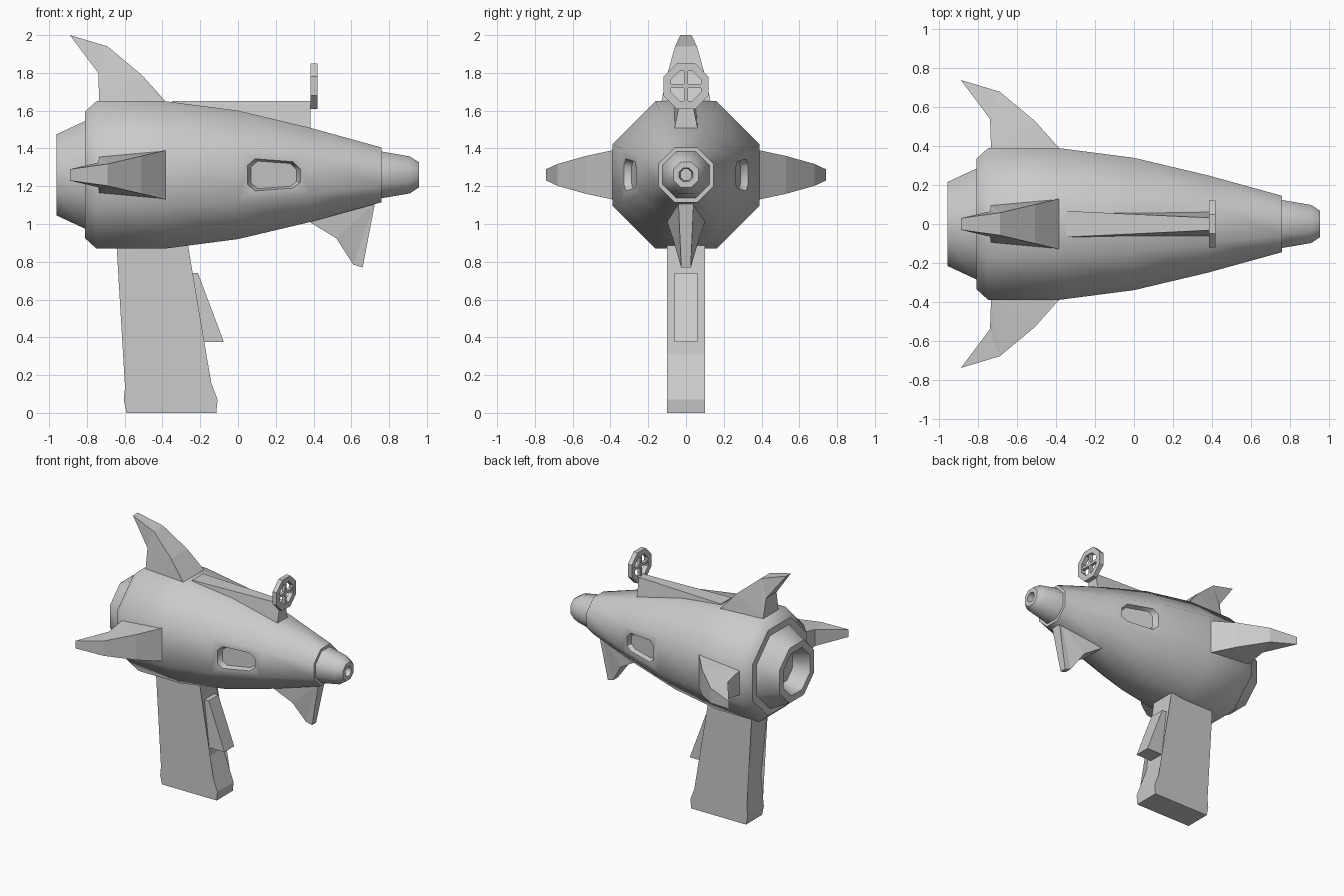
import bpy, bmesh
from math import cos, sin, pi, radians
from mathutils import Matrix

if "Cube" in bpy.data.objects:
    bpy.data.objects.remove(bpy.data.objects["Cube"])

AXIS_Z = 1.26


def finish(name, bm, matrix=None):
    bmesh.ops.recalc_face_normals(bm, faces=bm.faces)
    mesh = bpy.data.meshes.new(name)
    if matrix:
        bm.transform(matrix)
    bm.to_mesh(mesh)
    bm.free()
    obj = bpy.data.objects.new(name, mesh)
    bpy.context.collection.objects.link(obj)
    return obj


def skin(name, loops, closed=False, matrix=None):
    """Bridge equal-sized loops; cap the ends unless closed into a ring."""
    bm = bmesh.new()
    rings = [[bm.verts.new(p) for p in loop] for loop in loops]
    n = len(rings[0])
    pairs = list(zip(rings, rings[1:])) + ([(rings[-1], rings[0])] if closed else [])
    for a, b in pairs:
        for i in range(n):
            j = (i + 1) % n
            bm.faces.new((a[i], a[j], b[j], b[i]))
    if not closed:
        caps = [bm.faces.new(rings[0]), bm.faces.new(rings[-1])]
        bmesh.ops.triangulate(bm, faces=[f for f in caps])
        bmesh.ops.dissolve_limit(bm, angle_limit=0.001, verts=bm.verts, edges=bm.edges)
    return finish(name, bm, matrix)


def octagon(x, apothem, z=AXIS_Z):
    r = apothem / cos(pi / 8)
    return [(x, r * cos((i + .5) * pi / 4), z + r * sin((i + .5) * pi / 4)) for i in range(8)]


def slab(name, pts, half):
    """Side profile (x, z) extruded across y."""
    return skin(name, [[(x, s * half, z) for x, z in pts] for s in (-1, 1)])


def fin(name, pts, angle):
    """Points are x, distance from body axis, half thickness."""
    m = Matrix.Translation((0, 0, AXIS_Z)) @ Matrix.Rotation(radians(angle), 4, 'X')
    return skin(name, [[(x, s * w, h) for x, h, w in pts] for s in (-1, 1)], matrix=m)


def smooth(obj, angle):
    bpy.ops.object.select_all(action='DESELECT')
    obj.select_set(True)
    bpy.context.view_layer.objects.active = obj
    bpy.ops.object.shade_smooth_by_angle(angle=radians(angle))


# Body shell with hollow exhaust at the back
body = skin("body", [octagon(x, a) for x, a in [
    (-.84, .12), (-.96, .165), (-.96, .215), (-.81, .285), (-.81, .335), (-.75, .39),
    (-.385, .39), (0, .34), (.38, .25), (.76, .145)]])

# Recessed side windows
window = [(.05, 1.21), (.05, 1.31), (.09, 1.345), (.29, 1.33), (.33, 1.29),
          (.33, 1.22), (.29, 1.19), (.09, 1.175)]
for side in (-1, 1):
    loops = []
    for offset, scale in ((-.035, .86), (0, 1), (.06, 1)):
        loop = []
        for x, z in window:
            x, z = .19 + (x - .19) * scale, AXIS_Z + (z - AXIS_Z) * scale
            loop.append((x, side * (.34 - .237 * x + offset), z))
        loops.append(loop)
    cutter = skin("window_cutter", loops)
    cutter.hide_render = True
    mod = body.modifiers.new("window", 'BOOLEAN')
    mod.operation, mod.solver, mod.object = 'DIFFERENCE', 'EXACT', cutter
    bpy.context.view_layer.objects.active = body
    bpy.ops.object.modifier_apply(modifier=mod.name)
    bpy.data.objects.remove(cutter)
smooth(body, 46)

# Nozzle with bore
nozzle = skin("nozzle", [octagon(x, a) for x, a in [
    (.74, .127), (.91, .098), (.957, .067), (.957, .036), (.87, .03)]])
smooth(nozzle, 46)

# Three swept tail fins and the small front keel
tail = [(-.385, .36, .13), (-.385, .39, .13), (-.51, .53, .10), (-.69, .68, .058),
        (-.89, .74, .03), (-.74, .54, .065), (-.735, .39, .095), (-.735, .36, .095)]
for name, angle in (("top_fin", 0), ("left_fin", 90), ("right_fin", -90)):
    fin(name, tail, angle)
fin("front_keel", [(.40, .20, .10), (.38, .25, .10), (.52, .335, .07), (.61, .475, .03),
                   (.66, .49, .025), (.725, .15, .04), (.71, .12, .04)], 180)

# Sight rail, narrowing towards the front
skin("sight_rail", [[(x, -b, z), (x, b, z), (x, t, 1.652), (x, -t, 1.652)]
                    for x, b, t, z in ((-.35, .067, .067, 1.60), (.385, .065, .032, 1.49))])

# Sight ring with cross bars
skin("sight_ring", [octagon(x, a, 1.73) for x, a in
                    ((.385, .12), (.42, .12), (.42, .08), (.385, .08))], closed=True)
for name, hy, hz in (("sight_bar_vertical", .01, .085), ("sight_bar_horizontal", .085, .01)):
    slab(name, [(.39, 1.73 - hz), (.415, 1.73 - hz), (.415, 1.73 + hz), (.39, 1.73 + hz)], hy)

# Grip and trigger
slab("grip", [(-.645, .92), (-.64, .87), (-.58, .31), (-.605, .07), (-.59, 0), (-.115, 0),
              (-.108, .07), (-.20, .31), (-.265, .87), (-.27, .92)], .10)
slab("trigger", [(-.28, .74), (-.212, .74), (-.075, .375), (-.24, .375)], .06)
